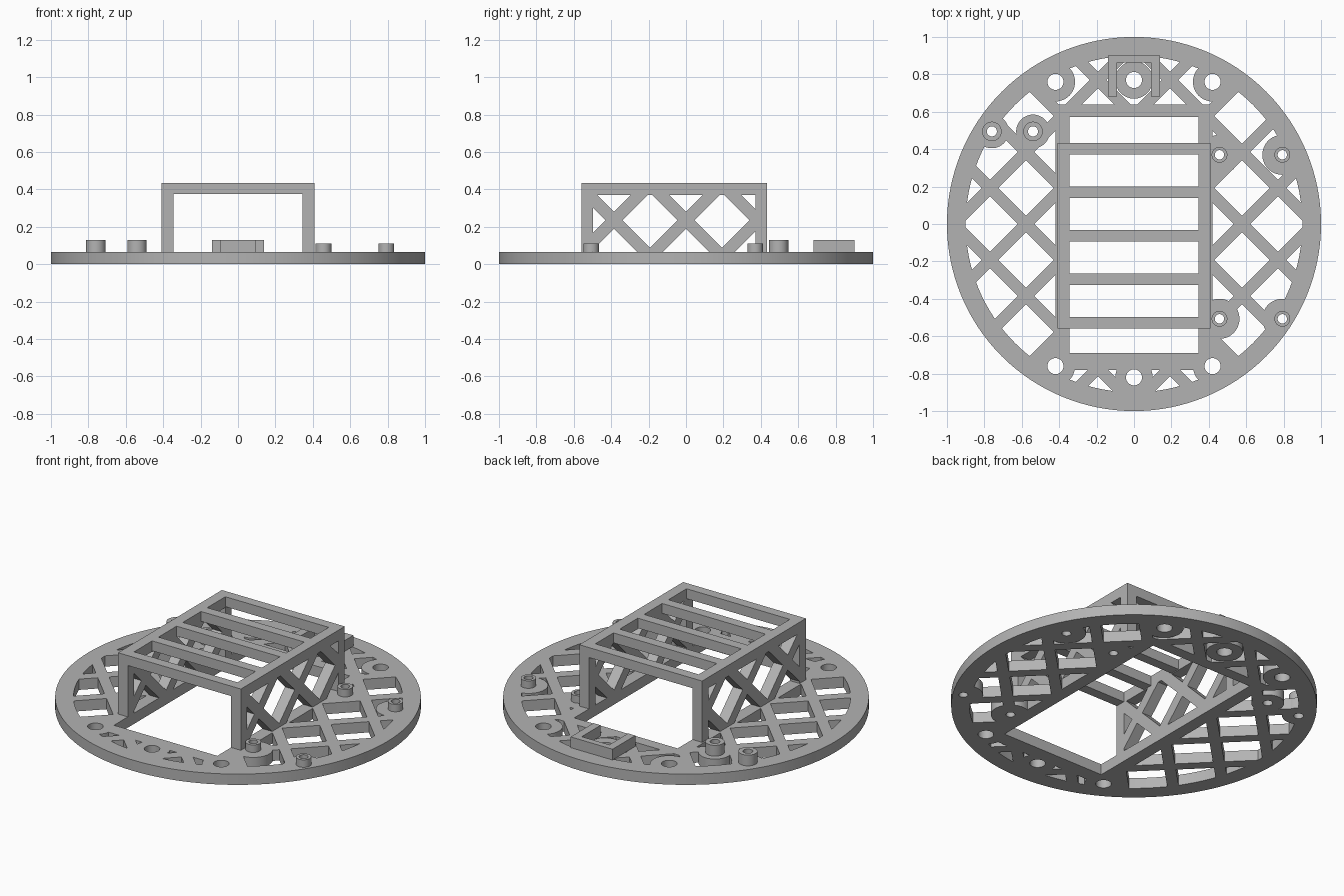
import bpy, bmesh, math
from mathutils import Matrix, Vector

cube = bpy.data.objects.get("Cube")
if cube:
    bpy.data.objects.remove(cube, do_unlink=True)

grey = bpy.data.materials.new("plain grey")
grey.use_nodes = True
grey.diffuse_color = (0.45, 0.45, 0.45, 1)
grey.node_tree.nodes["Principled BSDF"].inputs["Base Color"].default_value = grey.diffuse_color

T = 0.065        # plate thickness
PITCH = 0.385    # lattice pitch
BAR = 0.063      # lattice bar width


def add_box(bm, x0, x1, y0, y1, z0, z1, turn=Matrix()):
    mid = Vector((x0 + x1, y0 + y1, z0 + z1)) / 2
    size = Matrix.Diagonal((x1 - x0, y1 - y0, z1 - z0, 1))
    bmesh.ops.create_cube(bm, size=1, matrix=turn @ Matrix.Translation(mid) @ size)


def add_disc(bm, x, y, r, z0, z1, sides=48):
    bmesh.ops.create_cone(bm, cap_ends=True, segments=sides, radius1=r, radius2=r,
                          depth=z1 - z0, matrix=Matrix.Translation((x, y, (z0 + z1) / 2)))


def solid(name, fill):
    bm = bmesh.new()
    fill(bm)
    mesh = bpy.data.meshes.new(name)
    bm.to_mesh(mesh)
    bm.free()
    ob = bpy.data.objects.new(name, mesh)
    ob.data.materials.append(grey)
    bpy.context.collection.objects.link(ob)
    return ob


def activate(ob):
    bpy.ops.object.select_all(action='DESELECT')
    ob.select_set(True)
    bpy.context.view_layer.objects.active = ob


def combine(ob, tool, operation='DIFFERENCE'):
    mod = ob.modifiers.new("combine", 'BOOLEAN')
    mod.operation, mod.solver, mod.object = operation, 'EXACT', tool
    activate(ob)
    bpy.ops.object.modifier_apply(modifier=mod.name)
    bpy.data.objects.remove(tool, do_unlink=True)


def smooth(ob):
    activate(ob)
    bpy.ops.object.shade_smooth_by_angle(angle=math.radians(30))


# Hole and post layout: x, y, hole radius, pad radius, post radius, post top
screw_holes = [(sx * 0.42, sy * 0.76, 0.043, 0.105) for sx in (-1, 1) for sy in (-1, 1)]
screw_holes += [(0, -0.82, 0.043, 0.1), (0, 0.77, 0.043, 0.1)]
tall_posts = [(x, 0.495, 0.027, 0.09, 0.052, 0.13) for x in (-0.76, -0.54)]
short_posts = [(x, y, 0.025, 0.107, 0.042, 0.11) for x in (0.457, 0.793) for y in (0.37, -0.507)]
posts = tall_posts + short_posts
fixings = screw_holes + posts


# Diagonal bars lying across the plate, one direction at a time
def plate_bars(angle):
    def fill(bm):
        turn = Matrix.Rotation(math.radians(angle), 4, 'Z')
        for k in range(-4, 4):
            c = (k + 0.5) * PITCH / math.sqrt(2)
            add_box(bm, -2, 2, c - BAR / 2, c + BAR / 2, -0.3, 0.4, turn)
    return solid("bar_tool", fill)


# Openwork: everything inside the rim that is not frame, bar or pad
def pads(bm):
    for f in fixings:
        add_disc(bm, f[0], f[1], f[3], -0.4, 0.5)


openwork = solid("openwork_tool", lambda bm: add_disc(bm, 0, 0, 0.9, -0.1, 0.2, 128))
combine(openwork, solid("frame_tool", lambda bm: add_box(bm, -0.42, 0.42, -0.78, 0.64, -0.2, 0.3)))
for angle in (45, -45):
    combine(openwork, plate_bars(angle))
combine(openwork, solid("pad_tool", pads))

# Base plate
plate = solid("base_plate", lambda bm: add_disc(bm, 0, 0, 1, 0, T, 128))
combine(plate, openwork)
combine(plate, solid("bay_tool", lambda bm: add_box(bm, -0.345, 0.345, -0.69, 0.573, -0.1, 0.2)))


def holes(bm):
    for f in fixings:
        add_disc(bm, f[0], f[1], f[2], -0.15, 0.4, 32)


combine(plate, solid("hole_tool", holes))
smooth(plate)

# Hollow mounting posts
for i, (x, y, hole, pad, radius, top) in enumerate(posts):
    post = solid(f"mounting_post_{i + 1}", lambda bm: add_disc(bm, x, y, radius, T, top))
    combine(post, solid("bore_tool", lambda bm: add_disc(bm, x, y, hole, 0, 0.3, 32)))
    smooth(post)

# U-shaped bracket at the back
bracket = solid("rear_bracket", lambda bm: add_box(bm, -0.14, 0.14, 0.683, 0.9, T, 0.13))
combine(bracket, solid("slot_tool", lambda bm: add_box(bm, -0.092, 0.092, 0.6, 0.863, 0, 0.3)))

# Bridge: a block hollowed into two side walls and a roof
FRONT, BACK, TOP, ROOF = -0.558, 0.432, 0.435, 0.375
bridge = solid("bridge", lambda bm: add_box(bm, -0.41, 0.41, FRONT, BACK, T, TOP))
combine(bridge, solid("tunnel_tool", lambda bm: add_box(bm, -0.345, 0.345, -1, 1, -0.1, ROOF)))


# Roof gaps between five slats
def roof_gaps(bm):
    slat = 0.06
    step = (BACK - FRONT - slat) / 4
    for i in range(4):
        y = FRONT + i * step
        add_box(bm, -0.345, 0.345, y + slat, y + step, 0.3, 0.6)


combine(bridge, solid("roof_tool", roof_gaps))


# Truss openings through both side walls
def wall_bars(angle):
    def fill(bm):
        turn = Matrix.Translation((0, 0, 0.235)) @ Matrix.Rotation(math.radians(angle), 4, 'X')
        for k in range(-3, 4):
            c = k * PITCH / math.sqrt(2)
            add_box(bm, -0.8, 0.8, -2, 2, c - BAR / 2, c + BAR / 2, turn)
    return solid("truss_tool", fill)


truss = solid("truss_opening_tool",
              lambda bm: add_box(bm, -0.6, 0.6, FRONT + 0.06, BACK - 0.06, 0.0, ROOF - 0.005))
for angle in (45, -45):
    combine(truss, wall_bars(angle))
combine(bridge, truss)
